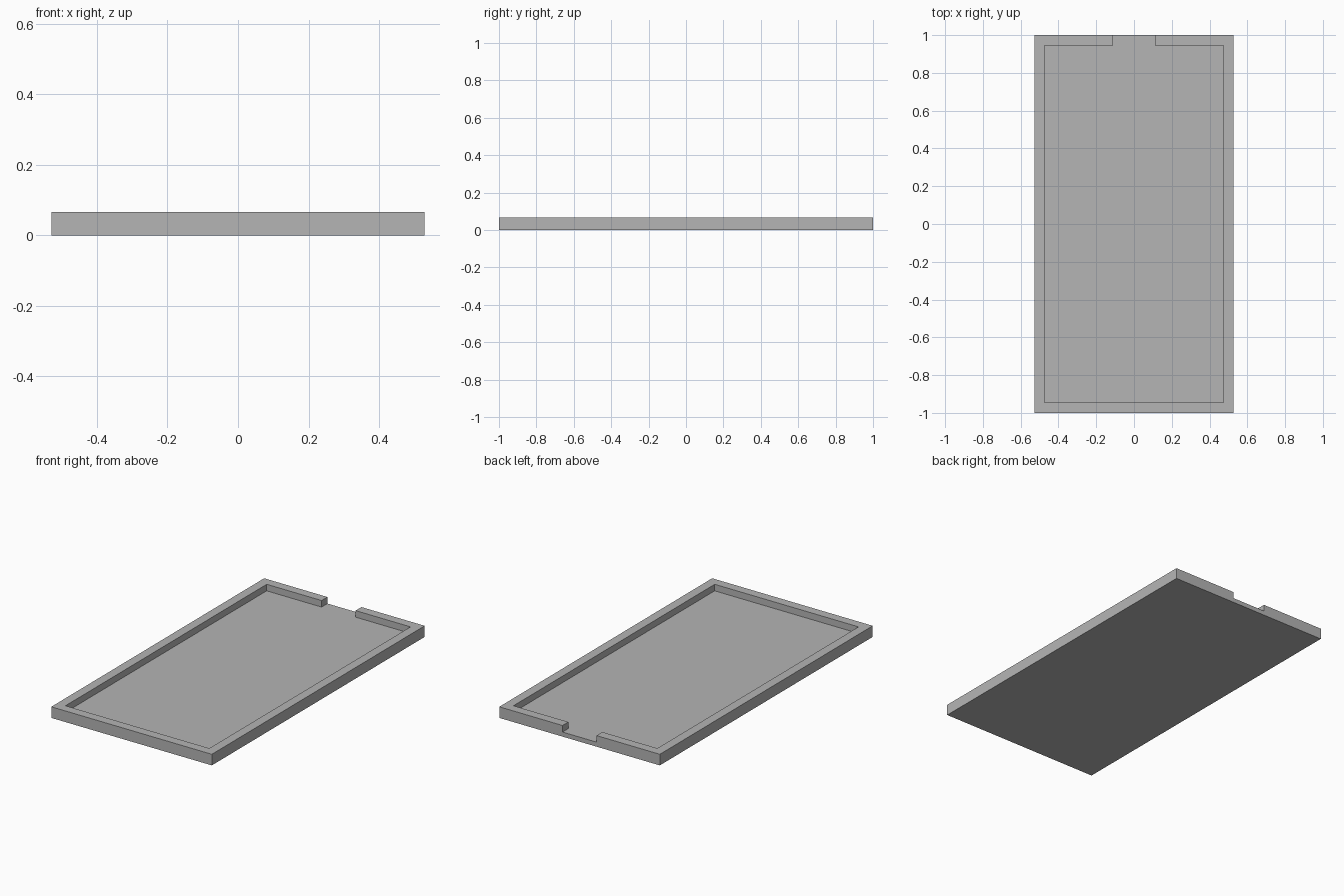
import bpy
import bmesh

cube = bpy.data.objects.get("Cube")
if cube:
    bpy.data.objects.remove(cube, do_unlink=True)

HALF_X, HALF_Y, HEIGHT = 0.528, 1.0, 0.066
WALL, FLOOR, NOTCH = 0.055, 0.027, 0.112

grey = bpy.data.materials.new("plain grey")
grey.use_nodes = True
grey.diffuse_color = (0.46, 0.46, 0.46, 1)
grey.node_tree.nodes["Principled BSDF"].inputs["Base Color"].default_value = grey.diffuse_color


def prism(name, outline, bottom, top):
    """Extrude a flat outline straight up into a closed solid."""
    bm = bmesh.new()
    face = bm.faces.new([bm.verts.new((x, y, bottom)) for x, y in outline])
    rim = bmesh.ops.extrude_face_region(bm, geom=[face], use_keep_orig=True)["geom"]
    bmesh.ops.translate(bm, vec=(0, 0, top - bottom),
                        verts=[v for v in rim if isinstance(v, bmesh.types.BMVert)])
    bmesh.ops.recalc_face_normals(bm, faces=bm.faces)
    mesh = bpy.data.meshes.new(name)
    bm.to_mesh(mesh)
    bm.free()
    mesh.materials.append(grey)
    obj = bpy.data.objects.new(name, mesh)
    bpy.context.collection.objects.link(obj)
    return obj


# Solid slab
tray = prism("tray", [(-HALF_X, -HALF_Y), (HALF_X, -HALF_Y),
                      (HALF_X, HALF_Y), (-HALF_X, HALF_Y)], 0, HEIGHT)

# Recess with a notch through the middle of the back wall
ix, iy, out = HALF_X - WALL, HALF_Y - WALL, HALF_Y + WALL
right_half = [(ix, -iy), (ix, iy), (NOTCH, iy), (NOTCH, out)]
left_half = [(-x, y) for x, y in reversed(right_half)]
cutter = prism("recess_cutter", right_half + left_half, FLOOR, HEIGHT + WALL)
cutter.hide_render = True

cut = tray.modifiers.new("recess", 'BOOLEAN')
cut.operation = 'DIFFERENCE'
cut.solver = 'EXACT'
cut.object = cutter

# Bake the cut and drop the helper
bpy.context.view_layer.objects.active = tray
bpy.ops.object.modifier_apply(modifier=cut.name)
bpy.data.objects.remove(cutter, do_unlink=True)
